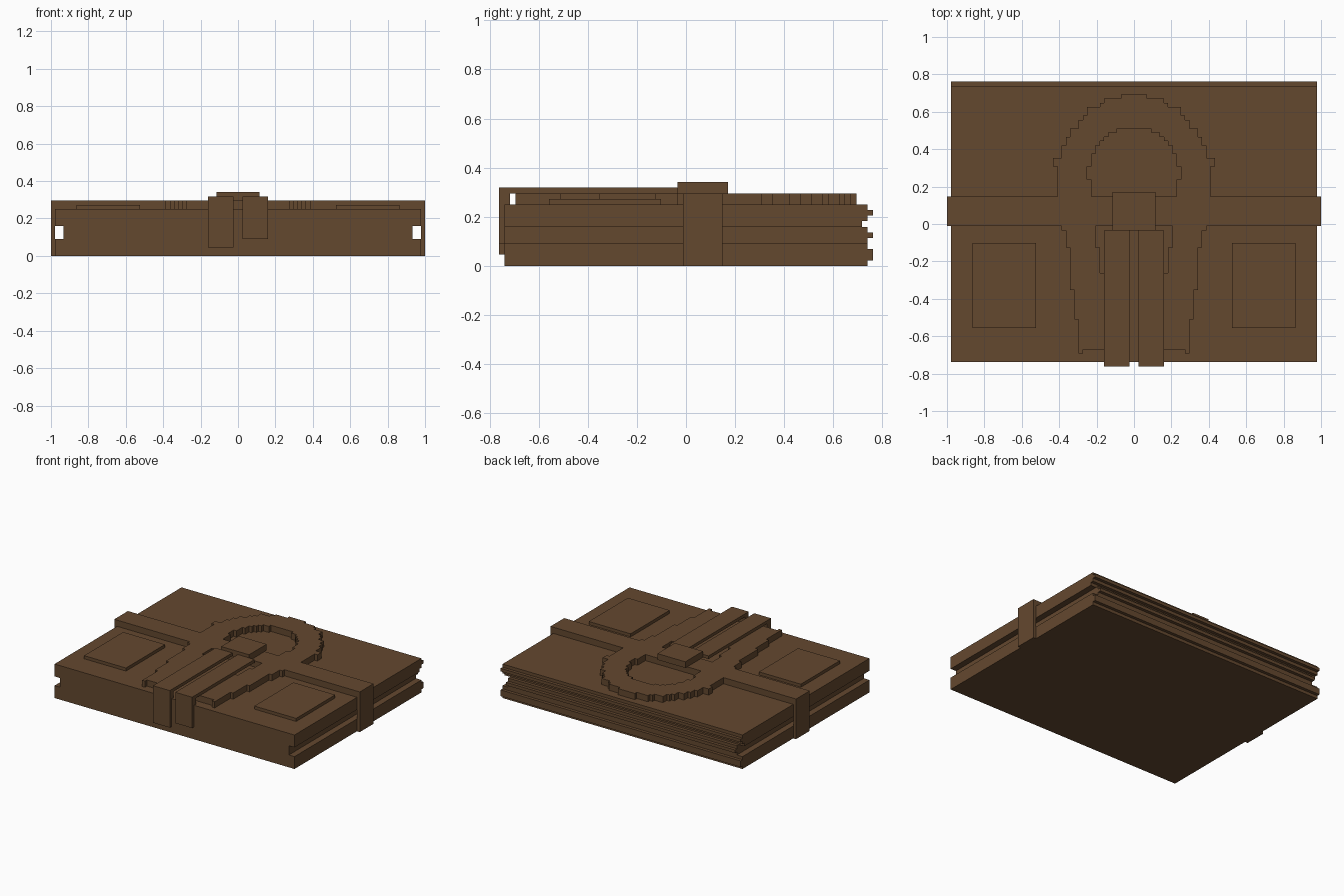
import bpy, bmesh

if "Cube" in bpy.data.objects:
    bpy.data.objects.remove(bpy.data.objects["Cube"])

U = 1 / 44  # the model sits on a small square grid

brown = bpy.data.materials.new("brown_leather")
brown.diffuse_color = (0.127, 0.065, 0.028, 1)
brown.use_nodes = True
brown.node_tree.nodes["Principled BSDF"].inputs["Base Color"].default_value = brown.diffuse_color


def prism(name, pts, axis, lo, hi, mirror=False):
    """Extrude a 2D outline (grid units) along an axis from lo to hi."""
    def place(a, b, c):
        v = {"x": (c, a, b), "y": (a, c, b), "z": (a, b, c)}[axis]
        return [k * U for k in v]
    bm = bmesh.new()
    face = bm.faces.new([bm.verts.new(place(a, b, lo)) for a, b in pts])
    new = bmesh.ops.extrude_face_region(bm, geom=[face])["geom"]
    step = [p - q for p, q in zip(place(0, 0, hi), place(0, 0, lo))]
    bmesh.ops.translate(bm, vec=step,
                        verts=[g for g in new if isinstance(g, bmesh.types.BMVert)])
    bmesh.ops.recalc_face_normals(bm, faces=bm.faces)
    mesh = bpy.data.meshes.new(name)
    bm.to_mesh(mesh)
    bm.free()
    mesh.materials.append(brown)
    ob = bpy.data.objects.new(name, mesh)
    bpy.context.collection.objects.link(ob)
    if mirror:
        ob.modifiers.new("Mirror", "MIRROR").use_mirror_merge = False
    return ob


def rect(x0, x1, y0, y1):
    return [(x0, y0), (x1, y0), (x1, y1), (x0, y1)]


def stairs(y, steps):
    """Stepped edge going down from y: each step is (x, lower y)."""
    out = []
    for x, low in steps:
        out += [(x, y), (x, low)]
        y = low
    return out


# Main block: side profile with a ridged back
ridges = [(32.5, 1), (33.5, 3), (32.5, 5), (33.5, 6), (32.5, 7),
          (31.5, 8), (32.5, 9), (33.5, 10), (32.5, 11)]
back = stairs(0, ridges)
body = prism("body", [(-32.5, 0)] + back + [(-32.5, 11)], "x", -43, 43)

# Grooves along both sides
groove = prism("groove_cutter", rect(41, 46, 4, 7), "y", -40, 40, mirror=True)
groove.hide_render = True
groove.hide_viewport = True
cut = body.modifiers.new("Groove", "BOOLEAN")
cut.operation = "DIFFERENCE"
cut.solver = "EXACT"
cut.object = groove

# Cross strap folded down both sides
prism("cross_strap", [(-44, 0), (-43, 0), (-43, 11), (43, 11), (43, 0),
                      (44, 0), (44, 13), (-44, 13)], "y", -0.5, 6.5)

# Stepped arch behind the strap
outer = stairs(30.5, [(3, 29.5), (7, 28.5), (8, 27.5), (11, 25.5), (12, 24.5),
                      (13, 22.5), (15, 20.5), (16, 18.5), (17, 15.5),
                      (19, 13.5), (18, 6.5)])
inner = stairs(22.5, [(4, 21.5), (6, 20.5), (7, 19.5), (8, 18.5), (9, 16.5),
                      (10, 13.5), (11, 10.5), (10, 6.5)])
flip = lambda pts: [(-x, y) for x, y in pts]
prism("arch", outer + inner[::-1] + flip(inner) + flip(outer)[::-1],
      "z", 11, 13)

# Tapering arch legs in front of the strap
leg_out = stairs(-0.5, [(17, -1.5), (16, -5.5), (15, -15.5), (14, -22.5),
                        (13, -30.5), (12, -29.5)])
leg_in = stairs(-0.5, [(9, -5.5), (8, -11.5), (7, -15.5), (6, -22.5), (5, -29.5)])
prism("arch_leg", leg_out + leg_in[::-1], "z", 11, 13, mirror=True)

# Two strap ends hanging over the front, of unequal length
for name, x, low in (("left_strap_end", -7, 2), ("right_strap_end", 1, 4)):
    prism(name, [(-1.5, 13), (-1.5, 14), (-33.5, 14), (-33.5, low),
                 (-32.5, low), (-32.5, 11), (-31.5, 11), (-31.5, 13)],
          "x", x, x + 6)

# Knot plate and the flat front panels
prism("knot", rect(-5, 5, -1.5, 7.5), "z", 13, 15)
prism("front_panel", rect(23, 38, -24.5, -4.5), "z", 11, 12, mirror=True)
